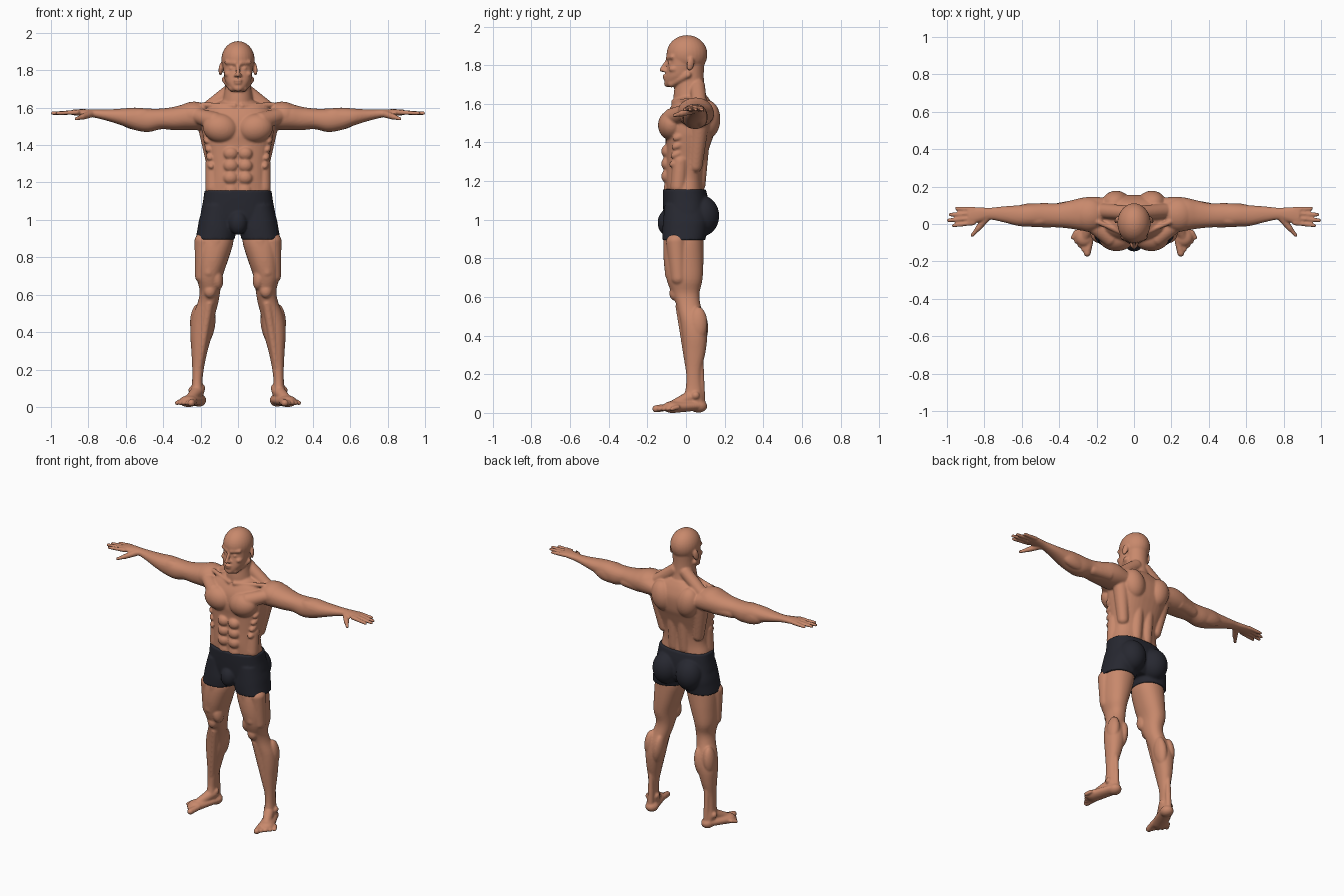
import bpy, bmesh, math
from mathutils import Matrix, Vector, Euler

cube = bpy.data.objects.get("Cube")
if cube:
    bpy.data.objects.remove(cube, do_unlink=True)

UNIT = 0.01  # all measures below are in hundredths


def material(name, colour):
    mat = bpy.data.materials.new(name)
    mat.use_nodes = True
    mat.diffuse_color = colour
    shader = next(n for n in mat.node_tree.nodes if n.type == "BSDF_PRINCIPLED")
    shader.inputs["Base Color"].default_value = colour
    shader.inputs["Roughness"].default_value = 0.7
    return mat


def spline(a, b, c, d, t):
    """Catmull-Rom value between b and c."""
    return b + t / 2 * (c - a + t * (2 * a - 5 * b + 4 * c - d + t * (3 * (b - c) + d - a)))


def smooth_rows(rows, steps=4):
    result = []
    last = len(rows) - 1
    for i in range(last):
        around = [rows[max(0, min(last, i + k))] for k in (-1, 0, 1, 2)]
        for s in range(steps):
            result.append([spline(*values, s / steps) for values in zip(*around)])
    return result + [list(rows[-1])]


def loft(bm, rows, axis="z", power=2.2, sides=40):
    """Skin rounded sections; each row is position, low u, high u, low v, high v."""
    rings = []
    for pos, u_low, u_high, v_low, v_high in smooth_rows(rows):
        ring = []
        for k in range(sides):
            angle = math.tau * k / sides
            c, s = math.cos(angle), math.sin(angle)
            c = math.copysign(abs(c) ** (2 / power), c)
            s = math.copysign(abs(s) ** (2 / power), s)
            u = (u_low + u_high + c * (u_high - u_low)) / 2
            v = (v_low + v_high + s * (v_high - v_low)) / 2
            ring.append(bm.verts.new((u, v, pos) if axis == "z" else (pos, u, v)))
        rings.append(ring)
    for low, high in zip(rings, rings[1:]):
        for k in range(sides):
            n = (k + 1) % sides
            bm.faces.new((low[k], low[n], high[n], high[k]))
    bm.faces.new(rings[0][::-1])
    bm.faces.new(rings[-1])


def trunk(bm, rows, power):
    """Loft that is symmetric in x; each row is height, half width, front, back."""
    loft(bm, [(z, -w, w, front, back) for z, w, front, back in rows], "z", power)


def blob(bm, centre, radii, turn=(0, 0, 0)):
    spin = Euler([math.radians(a) for a in turn])
    bmesh.ops.create_uvsphere(bm, u_segments=28, v_segments=18, radius=1,
                              matrix=Matrix.LocRotScale(Vector(centre), spin, Vector(radii)))


def capsule(bm, start, end, r_start, r_end, flat=1.0):
    """Tapered rod with round ends, optionally flattened in height."""
    start, end = Vector(start), Vector(end)
    spin = (end - start).to_track_quat("Z", "Y")
    made = bmesh.ops.create_uvsphere(bm, u_segments=20, v_segments=14, radius=1)["verts"]
    for v in made:
        at_end = v.co.z > -0.01
        offset = (spin @ v.co) * (r_end if at_end else r_start)
        offset.z *= flat
        v.co = (end if at_end else start) + offset


def mirror(bm):
    copy = bmesh.ops.duplicate(bm, geom=bm.verts[:] + bm.edges[:] + bm.faces[:])["geom"]
    for v in copy:
        if isinstance(v, bmesh.types.BMVert):
            v.co.x = -v.co.x


def finish(bm, name, mat, voxel, rounds):
    """Fuse the overlapping volumes into one smooth surface."""
    bmesh.ops.scale(bm, vec=(UNIT, UNIT, UNIT), verts=bm.verts[:])
    bmesh.ops.recalc_face_normals(bm, faces=bm.faces[:])
    mesh = bpy.data.meshes.new(name)
    bm.to_mesh(mesh)
    bm.free()
    mesh.materials.append(mat)
    obj = bpy.data.objects.new(name, mesh)
    bpy.context.collection.objects.link(obj)
    fuse = obj.modifiers.new("fuse", "REMESH")
    fuse.mode, fuse.voxel_size, fuse.use_smooth_shade = "VOXEL", voxel, True
    soften = obj.modifiers.new("soften", "SMOOTH")
    soften.factor, soften.iterations = 0.5, rounds
    bpy.context.view_layer.objects.active = obj
    for modifier in ("fuse", "soften"):
        bpy.ops.object.modifier_apply(modifier=modifier)


skin = material("skin", (0.58, 0.25, 0.15, 1))
cloth = material("dark cloth", (0.02, 0.021, 0.03, 1))
body = bmesh.new()

# Leg
loft(body, [(95, 3, 20, -10, 9), (88, 2.5, 21.5, -11.5, 9), (78, 5.5, 22, -11.5, 9),
            (69, 8.5, 22, -10, 8.5), (62, 9.5, 20.5, -7.5, 7), (56, 10.5, 21.5, -5, 7.5),
            (48, 12.5, 24.5, -3, 10), (40, 13.5, 25.5, -2, 11), (31, 16, 25, -1, 10),
            (22, 18, 24.5, 0, 8), (14, 19, 24.5, 0, 8), (8, 18.5, 25, -1, 9), (3, 19, 24.5, 0, 9.5)])
capsule(body, (18, -5, 88), (19, -4, 70), 5.5, 4)          # outer thigh
capsule(body, (12, -7, 88), (15.5, -7.5, 72), 5, 3.5)      # front thigh
blob(body, (11.5, -5, 69), (3.5, 4.5, 6.5), (0, 10, 0))    # inner thigh above knee
blob(body, (15, -6, 62), (3.2, 2.6, 3.8))                  # kneecap
capsule(body, (15.5, -3, 55), (21, 2, 20), 2.5, 1.8)       # shin
blob(body, (15.8, 6.5, 44), (3.6, 5, 10), (0, -8, 0))      # inner calf
blob(body, (22, 6.3, 46), (3.6, 4.8, 9), (0, -4, 0))       # outer calf
capsule(body, (21, 7.5, 28), (21, 8, 6), 1.6, 2)           # heel tendon
blob(body, (19, 4, 10), (1.5, 2, 2))
blob(body, (25, 5, 9), (1.5, 2, 2))

# Foot
capsule(body, (21, 6.3, 3.8), (26.5, -7, 3), 4.2, 5, 0.62)
capsule(body, (21.5, 3, 8.5), (26, -6.5, 4), 3.6, 2.6)
blob(body, (21, 6.5, 3.5), (4, 4.5, 3.4))
for toe in range(5):
    size = 1.9 if toe == 0 else 1.45 - toe * 0.06
    capsule(body, (23.5 + 1.9 * toe, -9 + 1.2 * toe, 3), (25 + 1.9 * toe, -15.6 + 2.1 * toe, 2.1),
            size, size)

# Arm
loft(body, [(14, -3, 14, 149, 159), (22, -4, 14.5, 148, 162), (28, -3.5, 14, 148, 162),
            (34, -2.5, 12.5, 148, 160.5), (41, -1.8, 11, 148.5, 159.5), (48, -1.8, 11.2, 147, 159.5),
            (55, -1.5, 10.8, 148, 160), (62, -1, 10, 150.5, 159.5), (70, 1, 9.4, 153, 159),
            (77, 2.3, 8.7, 154.7, 159), (83, 1, 9, 155.5, 159.2), (88.5, -0.6, 9, 156, 159)], "x")
blob(body, (24, 5, 156), (9.5, 9.2, 7.2), (0, 6, 0))       # shoulder cap
capsule(body, (31, 1.5, 154), (42, 1.5, 153.5), 4.2, 3.2)  # front upper arm
capsule(body, (29, 9, 153), (40, 8, 152), 4.6, 3.4)        # back upper arm
blob(body, (52, 2, 154), (9, 3.6, 5.4), (0, 2, 0))         # forearm
blob(body, (54, 7.5, 153), (10, 3.6, 5), (0, -7, 0))

# Hand
for base, tip, reach in ((0.6, -0.8, 96.5), (3.2, 2, 99.2), (5.7, 5, 98.2), (8, 8.3, 94.8)):
    capsule(body, (86, base, 157.5), (reach, tip, 157), 1.35, 1)
capsule(body, (79, 3, 156.5), (83.5, -2.5, 155), 2, 1.6)
capsule(body, (83.5, -2.5, 155), (86.5, -6, 154), 1.4, 1)

# Chest, back and side muscles
blob(body, (9.3, -7.5, 149), (9.5, 7, 7.8), (0, -10, 0))   # chest
capsule(body, (13, -7, 153), (23, 0, 156), 5, 4)           # chest to shoulder
capsule(body, (2, -6.5, 161), (19, 1, 161.5), 1.3, 1.4)    # collarbone
capsule(body, (16.5, 7, 150), (13, 5, 128), 5.2, 3.5)      # flank
blob(body, (9.5, 11, 152), (7.5, 6.8, 10), (0, 12, 0))     # shoulder blade
capsule(body, (3.8, 8.5, 146), (4, 6.5, 118), 4.4, 3.6)    # beside the spine
capsule(body, (4, 6, 169), (17, 7, 158.5), 4, 4)           # neck to shoulder
capsule(body, (5.5, 2, 176), (1.5, -5, 162), 1.8, 1.3)     # neck cord
capsule(body, (13.5, -3, 130), (13.5, -4, 117), 4, 4)      # waist
for rib in range(4):
    blob(body, (16.3 - rib * 0.7, -3.5 - rib * 0.6, 143 - rib * 4.5), (2.2, 3.6, 2), (25, 0, 0))
for level in (135.5, 129, 122.5):
    blob(body, (3.9, -9.8, level), (3.9, 3, 3.5))
blob(body, (3.6, -9, 115), (3.8, 2.6, 6))

# Face sides
capsule(body, (1.5, -9.2, 183.8), (6, -7, 184.3), 1.3, 1.3)
blob(body, (3.3, -8.1, 181), (1.5, 1.3, 1))
blob(body, (5.5, -6, 178), (2, 3, 1.8))
capsule(body, (7, 1, 175), (3, -7.5, 170.5), 1.8, 2)
blob(body, (9.2, 2.3, 180.5), (1, 2, 3.6), (-12, 0, 22))
blob(body, (1.2, -11, 177.2), (1.1, 1.3, 0.9))
mirror(body)

# Torso, neck and head
trunk(body, [(164, 8, -4, 11), (160, 16, -7, 13.5), (154, 19, -10, 15.5), (146, 19, -11, 15),
             (140, 18, -10.5, 13), (130, 16, -10.5, 9.8), (122, 15.6, -10.8, 8.8),
             (115, 17, -10.3, 9), (105, 18, -9.5, 10), (97, 16, -8, 9)], 2.5)
trunk(body, [(156, 10, -6, 12), (162, 8.5, -6.5, 11), (168, 7.3, -6, 9.6),
             (175, 6.8, -4.5, 9.2), (181, 6.8, -3, 9.5)], 2)
blob(body, (0, 0.5, 185.6), (8.9, 10.6, 10))
trunk(body, [(168.8, 2.6, -10.2, -4), (170.5, 4.5, -11, -1), (174, 6.8, -10.8, 3),
             (178, 7.6, -10, 5), (182, 7.8, -9.2, 5), (187, 7.8, -9.4, 5)], 2.2)
blob(body, (0, -9.6, 170.5), (2.6, 1.8, 1.9))
capsule(body, (0, -9.5, 182.5), (0, -12.6, 177.6), 1, 1.2)
blob(body, (0, -10.8, 174.6), (2.5, 1.4, 0.75))
blob(body, (0, -10.6, 173.1), (2.1, 1.4, 0.75))
finish(body, "body", skin, 0.006, 4)

# Shorts
shorts = bmesh.new()
loft(shorts, [(108, 3, 18.5, -11, 10), (100, 1.5, 20.8, -11.8, 11.5),
              (95, 1, 21.7, -12.2, 11), (89.5, 1.8, 22.7, -12.3, 10)], "z", 2.3)
blob(shorts, (8.7, 8.2, 102), (8.8, 9, 10.5))
mirror(shorts)
trunk(shorts, [(115.8, 17.9, -12, 10.3), (110, 18.7, -12, 11.5), (102, 20, -11.5, 12),
               (97, 18, -10.5, 11), (93.5, 10, -8, 8)], 2.5)
blob(shorts, (0, -10, 98.5), (5, 4.7, 6.5))
finish(shorts, "shorts", cloth, 0.007, 3)
